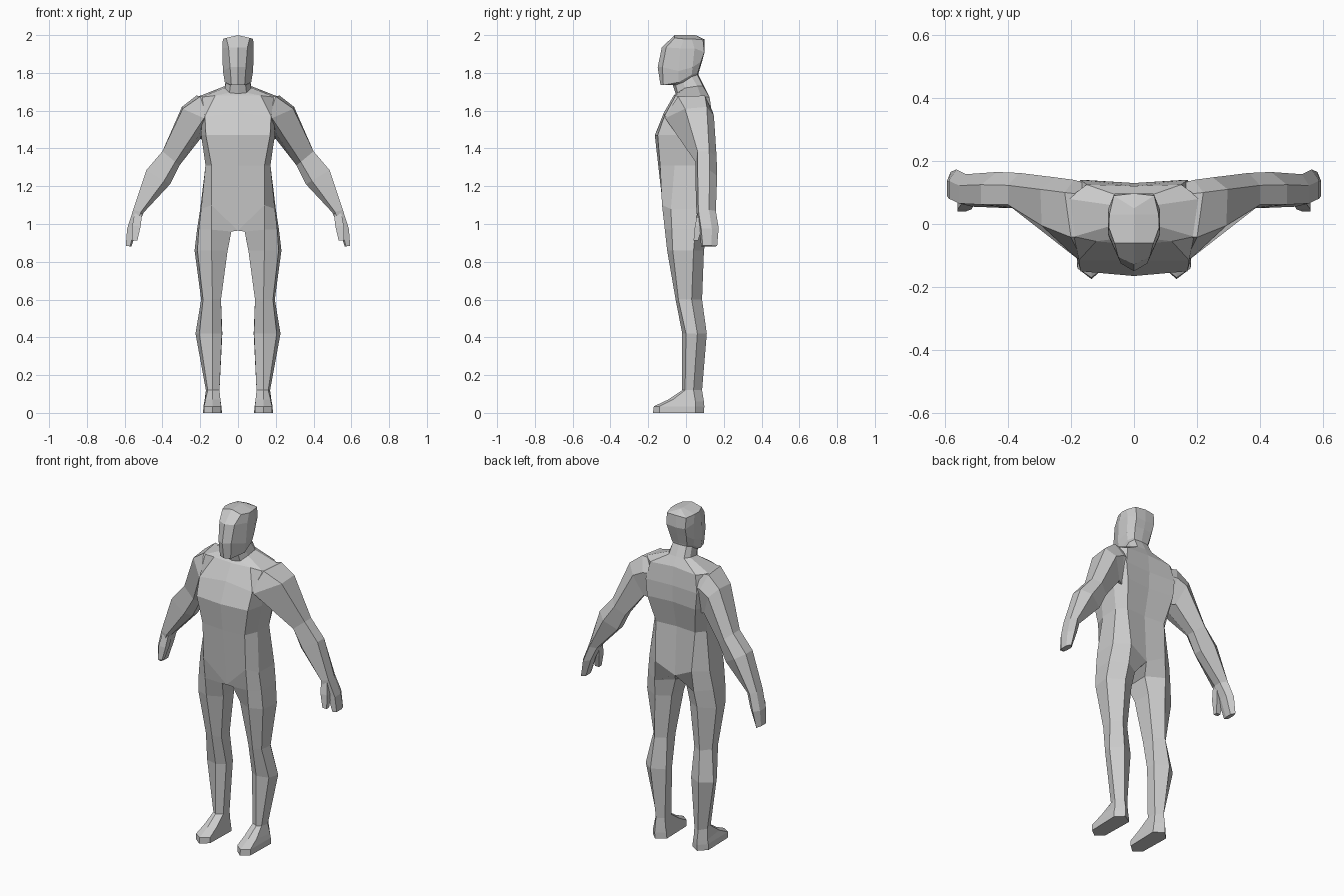
import bpy, bmesh

grey = bpy.data.materials.new("plain_grey")
grey.diffuse_color = (0.6, 0.6, 0.6, 1)


def loft(name, rings, closed=True, cap_start=False, cap_end=False):
    """Skin a stack of rings on the +x side and mirror it to the other side."""
    bm = bmesh.new()
    vs = [[bm.verts.new(p) for p in r] for r in rings]
    n = len(rings[0])
    for a, b in zip(vs, vs[1:]):
        for i in range(n if closed else n - 1):
            j = (i + 1) % n
            bm.faces.new((a[i], a[j], b[j], b[i]))
    if cap_start:
        bm.faces.new(vs[0][::-1])
    if cap_end:
        bm.faces.new(vs[-1])
    bmesh.ops.remove_doubles(bm, verts=bm.verts, dist=0.0005)
    if cap_start and cap_end:
        bmesh.ops.recalc_face_normals(bm, faces=bm.faces)
    me = bpy.data.meshes.new(name)
    bm.to_mesh(me)
    bm.free()
    me.materials.append(grey)
    ob = bpy.data.objects.new(name, me)
    bpy.context.collection.objects.link(ob)
    mod = ob.modifiers.new("mirror", 'MIRROR')
    mod.use_clip = True
    mod.merge_threshold = 0.001
    return ob


def level(z, *xy):
    """A ring with every point at one height."""
    return [(x, y, z) for x, y in xy]


# Rings run front centre -> outer side -> back centre, stacked bottom to top
hip = [(0, -.108, .965), (.14, -.127, 1.10), (.195, -.08, 1.08),
       (.20, .06, 1.08), (.12, .12, 1.08), (0, .105, 1.02)]
neck = [(0, -.055, 1.69), (.045, -.045, 1.695), (.07, -.005, 1.72),
        (.07, .06, 1.73), (.05, .09, 1.73), (0, .095, 1.73)]

# Legs with feet, from sole to hip
loft("legs", [
    level(0, (.09, -.135), (.135, -.175), (.18, -.14), (.185, .05), (.14, .095), (.085, .06)),
    level(.035, (.09, -.135), (.135, -.17), (.18, -.14), (.183, .05), (.14, .097), (.088, .06)),
    [(.093, -.07, .07), (.135, -.095, .07), (.172, -.07, .07),
     (.178, .05, .06), (.14, .095, .06), (.093, .06, .06)],
    level(.12, (.098, 0), (.135, -.02), (.16, -.005), (.17, .04), (.14, .085), (.098, .06)),
    level(.42, (.085, .01), (.135, -.02), (.205, 0), (.225, .06), (.16, .11), (.083, .07)),
    level(.60, (.09, -.03), (.135, -.055), (.185, -.04), (.195, .03), (.15, .085), (.09, .05)),
    level(.86, (.055, -.06), (.14, -.10), (.215, -.07), (.23, .04), (.14, .095), (.06, .05)),
    [(.035, -.10, .96), (.14, -.112, .97), (.208, -.075, .97),
     (.217, .05, .97), (.13, .112, .96), (.035, .05, .965)],
    hip], cap_start=True)

# Torso, from hip to neck base
loft("torso", [
    hip,
    level(1.31, (0, -.147), (.14, -.137), (.172, -.06), (.172, .05), (.13, .10), (0, .09)),
    level(1.47, (0, -.165), (.17, -.15), (.195, -.05), (.195, .06), (.16, .14), (0, .125)),
    [(0, -.117, 1.59), (.175, -.115, 1.57), (.19, -.05, 1.57),
     (.20, .08, 1.57), (.17, .14, 1.57), (0, .13, 1.57)],
    [(0, -.065, 1.68), (.12, -.055, 1.68), (.19, -.04, 1.672),
     (.21, .08, 1.675), (.15, .125, 1.67), (0, .12, 1.68)],
    neck], closed=False)

# Neck and head, closing on the crown line
loft("head", [
    neck,
    [(0, -.07, 1.735), (.04, -.055, 1.735), (.06, -.015, 1.75),
     (.06, .03, 1.78), (.045, .06, 1.79), (0, .065, 1.79)],
    [(0, -.135, 1.735), (.035, -.12, 1.735), (.07, -.04, 1.75),
     (.07, .03, 1.79), (.05, .062, 1.80), (0, .067, 1.80)],
    [(0, -.15, 1.83), (.042, -.125, 1.83), (.08, -.04, 1.81),
     (.08, .035, 1.83), (.058, .08, 1.86), (0, .085, 1.86)],
    [(0, -.128, 1.935), (.05, -.105, 1.935), (.083, -.03, 1.93),
     (.083, .045, 1.93), (.062, .097, 1.91), (0, .097, 1.905)],
    [(0, -.06, 2.0), (.062, -.06, 1.985), (.08, -.01, 1.98),
     (.078, .03, 1.98), (.064, .09, 1.975), (0, .097, 1.978)],
    [(0, -.06, 2.0), (0, -.06, 2.0), (0, -.01, 2.0),
     (0, .03, 2.0), (0, .05, 2.0), (0, .05, 2.0)]], closed=False)


def arm_ring(xo, zo, xi, zi, yf, yb):
    """Six-sided arm section from its outer and inner edge and its depth."""
    def at(t, s):
        return (xi + (xo - xi) * t, yf + (yb - yf) * s, zi + (zo - zi) * t)
    return [at(.25, 0), at(1, .1), at(1, .65), at(.6, 1), at(0, .75), at(0, .3)]


# Arms, from inside the shoulder to the fingertips
loft("arms", [
    [(.10, -.07, 1.56), (.12, -.04, 1.665), (.13, .09, 1.665),
     (.12, .12, 1.60), (.12, .10, 1.45), (.10, 0, 1.47)],
    [(.165, -.112, 1.57), (.20, -.042, 1.675), (.22, .10, 1.68),
     (.19, .14, 1.60), (.17, .10, 1.44), (.165, 0, 1.48)],
    [(.18, -.11, 1.56), (.293, -.005, 1.61), (.297, .11, 1.62),
     (.25, .148, 1.57), (.20, .115, 1.45), (.19, 0, 1.50)],
    arm_ring(.40, 1.385, .31, 1.31, .05, .162),
    arm_ring(.485, 1.285, .36, 1.21, .05, .165),
    arm_ring(.555, 1.075, .50, 1.06, .055, .158),
    arm_ring(.587, .975, .53, .985, .07, .173),
    arm_ring(.594, .885, .565, .88, .08, .165)], cap_start=True, cap_end=True)


def box_ring(x0, x1, y0, y1, z):
    return level(z, (x0, y0), (x1, y0), (x1, y1), (x0, y1))


# Thumbs
loft("thumbs", [
    box_ring(.508, .548, .062, .10, 1.055),
    box_ring(.515, .56, .047, .088, .99),
    box_ring(.533, .56, .04, .064, .912)], cap_start=True, cap_end=True)
